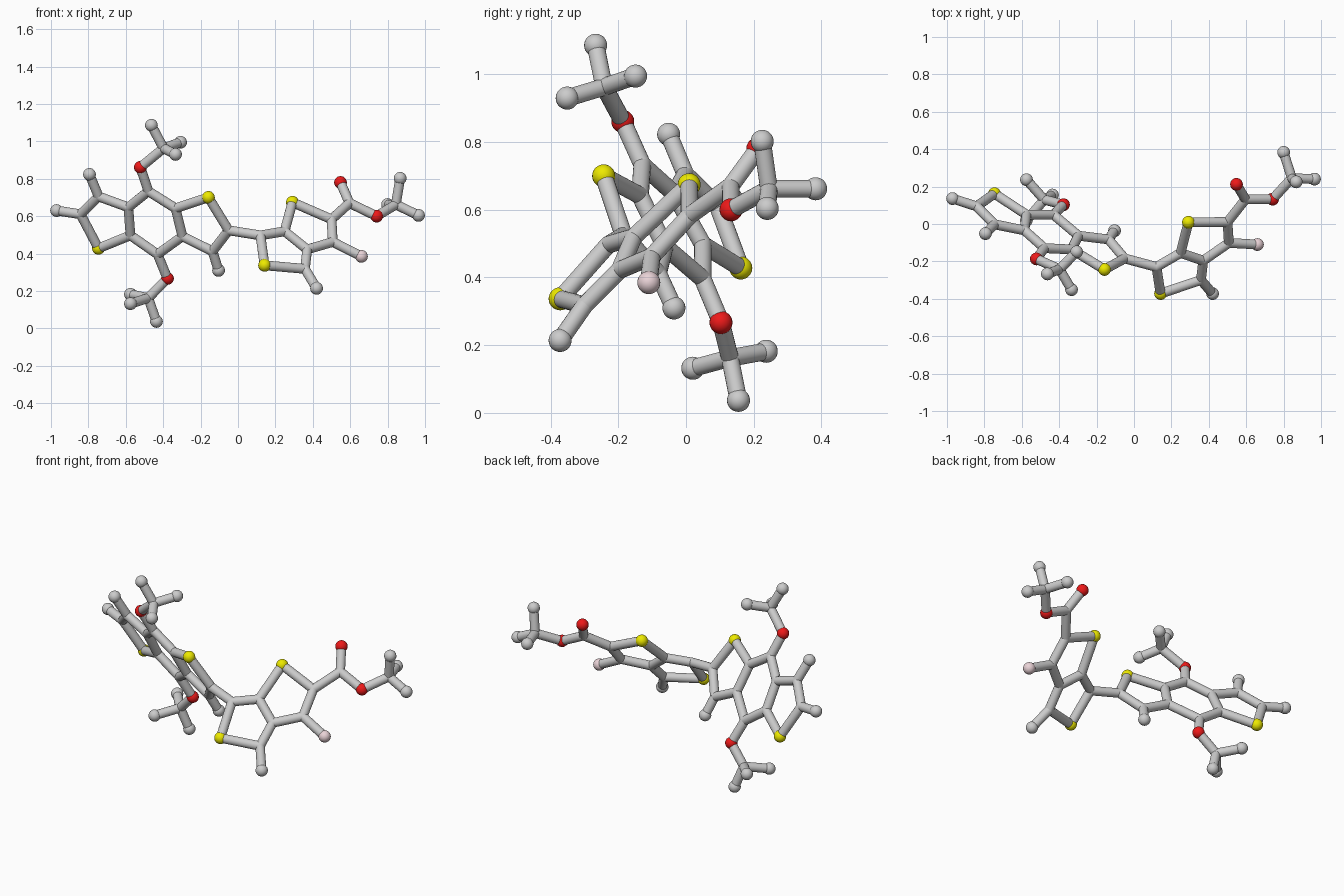
import bpy
from mathutils import Vector

if "Cube" in bpy.data.objects:
    bpy.data.objects.remove(bpy.data.objects["Cube"])

BALL, ROD = 0.034, 0.026


def material(name, rgb):
    m = bpy.data.materials.new(name)
    m.diffuse_color = (*rgb, 1)
    m.use_nodes = True
    m.node_tree.nodes["Principled BSDF"].inputs["Base Color"].default_value = m.diffuse_color
    return m


YELLOW = material("yellow", (0.85, 0.82, 0.0))
RED = material("red", (0.85, 0.01, 0.01))
PINK = material("pale_pink", (0.82, 0.65, 0.68))


def ball(name, p, r=BALL, mat=None):
    bpy.ops.mesh.primitive_uv_sphere_add(segments=24, ring_count=14, radius=r, location=p)
    o = bpy.context.object
    o.name = name
    bpy.ops.object.shade_smooth()
    if mat:
        o.data.materials.append(mat)


def rod(name, a, b):
    a, b = Vector(a), Vector(b)
    d = b - a
    bpy.ops.mesh.primitive_cylinder_add(vertices=20, radius=ROD, depth=d.length, location=(a + b) / 2)
    o = bpy.context.object
    o.name = name
    o.rotation_euler = d.to_track_quat('Z', 'Y').to_euler()
    bpy.ops.object.shade_smooth_by_angle()


def tilted(points, a, b, c):
    """Lift front-view (x, z) points onto the plane y = a + b x + c z."""
    return {k: (x, a + b * x + c * z, z) for k, (x, z) in points.items()}


# Left flat group: a six-ring with a five-ring on each side
P = tilted({
    "a1": (-.97, .63), "a2": (-.842, .61), "a3": (-.745, .705), "a4": (-.794, .823),
    "sA": (-.746, .428), "b1": (-.575, .497), "b2": (-.586, .647), "b3": (-.479, .733),
    "b4": (-.334, .642), "b5": (-.297, .492), "b6": (-.43, .396), "sB": (-.158, .70),
    "c1": (-.05, .524), "c2": (-.136, .412), "c3": (-.104, .31),
    "oA": (-.522, .861), "oB": (-.377, .267)}, .104, -.416, -.590)

# Right flat group: two fused five-rings
P.update(tilted({
    "d1": (.12, .497), "d2": (.249, .519), "d3": (.37, .422), "d4": (.358, .318),
    "d5": (.42, .214), "sC": (.142, .337), "sD": (.291, .674),
    "e1": (.50, .583), "e2": (.507, .462), "pale": (.66, .385)}, -.75, .418, .946))

# Three branched ends and the right linking group
P.update({
    "t0": (-.398, -.242, .963), "t1": (-.463, -.267, 1.086),
    "t2": (-.307, -.149, .995), "t3": (-.334, -.351, .93),
    "u0": (-.48, .13, .162), "u1": (-.436, .155, .037),
    "u2": (-.575, .237, .182), "u3": (-.575, .02, .132),
    "f0": (.596, .132, .67), "oC": (.548, .212, .78), "oD": (.741, .133, .60),
    "v0": (.844, .245, .662), "v1": (.867, .225, .802),
    "v2": (.965, .24, .604), "v3": (.80, .383, .662)})

# Chains of connected joints
CHAINS = [
    "a1 a2 a3 b2 b1 sA a2", "a3 a4", "b2 b3 b4 b5 b6 b1", "b4 sB c1 c2 b5", "c2 c3",
    "b3 oA t0 t1", "t2 t0 t3", "b6 oB u0 u1", "u2 u0 u3", "c1 d1 d2 d3 d4 sC d1",
    "d4 d5", "d2 sD e1 e2 d3", "e2 pale", "e1 f0 oC", "f0 oD v0 v1", "v2 v0 v3"]
degree = {k: 0 for k in P}
for chain in CHAINS:
    keys = chain.split()
    for i, j in zip(keys, keys[1:]):
        rod("rod_" + i + "_" + j, P[i], P[j])
        degree[i] += 1
        degree[j] += 1

# Coloured balls, grey end balls and flush joints
for k, p in P.items():
    if k[0] == "s":
        ball("yellow_ball_" + k, p, BALL, YELLOW)
    elif k[0] == "o":
        ball("red_ball_" + k, p, BALL, RED)
    elif k == "pale":
        ball("pale_ball", p, BALL, PINK)
    elif degree[k] == 1:
        ball("end_ball_" + k, p)
    else:
        ball("joint_" + k, p, ROD)
